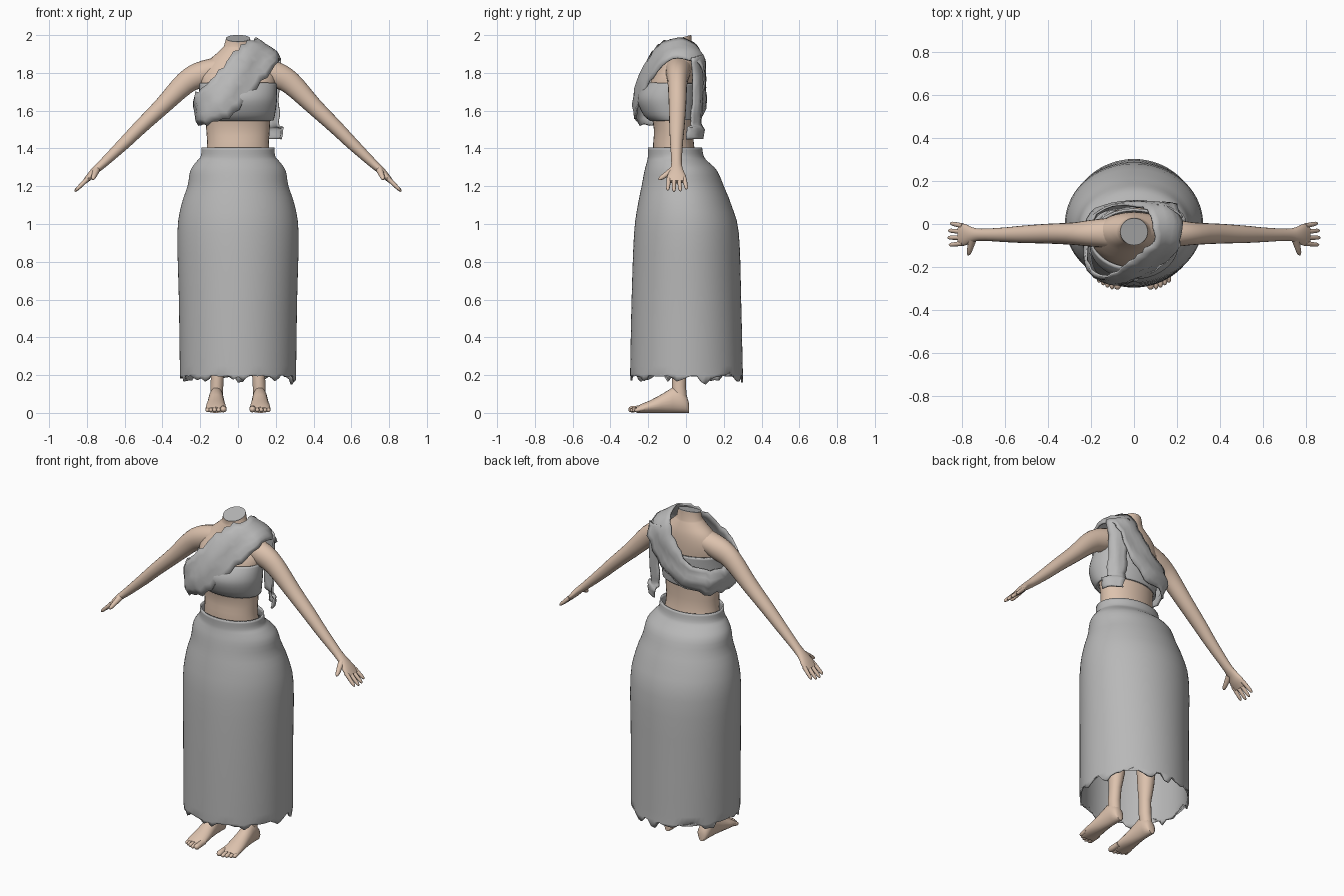
import bpy, bmesh, math, random
from mathutils import Vector as V

random.seed(4)


def material(name, col):
    m = bpy.data.materials.new(name)
    m.diffuse_color = (*col, 1)
    return m


SKIN = material("skin", (0.72, 0.54, 0.42))
CLOTH = material("grey cloth", (0.48, 0.48, 0.48))


def finish(bm, name, mat, angle=50):
    bmesh.ops.recalc_face_normals(bm, faces=bm.faces)
    me = bpy.data.meshes.new(name)
    bm.to_mesh(me)
    bm.free()
    ob = bpy.data.objects.new(name, me)
    bpy.context.collection.objects.link(ob)
    me.materials.append(mat)
    bpy.ops.object.select_all(action='DESELECT')
    ob.select_set(True)
    bpy.context.view_layer.objects.active = ob
    bpy.ops.object.shade_smooth_by_angle(angle=math.radians(angle))
    return ob


def spline(pts, t, closed=False):
    """Catmull-Rom point on a list of tuples, t in control-point units."""
    n = len(pts)
    i = min(int(t), n - 1 if closed else n - 2)
    f = t - i
    pick = lambda k: V(pts[k % n] if closed else pts[max(0, min(n - 1, k))])
    a, b, c, d = (pick(i + k) for k in (-1, 0, 1, 2))
    return 0.5 * (2 * b + (c - a) * f + (2 * a - 5 * b + 4 * c - d) * f * f
                  + (3 * b - a - 3 * c + d) * f ** 3)


def loft(name, rings, mat, seg=24, caps=True, hem=None):
    """Skin elliptical rings given as (centre, radius vector, radius vector)."""
    bm = bmesh.new()
    loops = []
    for k, (c, u, v) in enumerate(rings):
        loop = []
        for i in range(seg):
            a = math.tau * i / seg
            p = V(c) + V(u) * math.cos(a) + V(v) * math.sin(a)
            if hem and k == 0:
                p.z += hem[i]
            loop.append(bm.verts.new(p))
        loops.append(loop)
    for A, B in zip(loops, loops[1:]):
        for i in range(seg):
            j = (i + 1) % seg
            bm.faces.new((A[i], A[j], B[j], B[i]))
    if caps:
        bm.faces.new(loops[0])
        bm.faces.new(loops[-1])
    return finish(bm, name, mat)


def upright(rows, steps=3):
    """Rings from (z, x radius, front y, back y), smoothed along the height."""
    out = []
    for k in range((len(rows) - 1) * steps + 1):
        z, rx, f, b = spline(rows, k / steps)
        out.append(((0, (f + b) / 2, z), (rx, 0, 0), (0, (b - f) / 2, 0)))
    return out


def tube(name, a, b, r0, r1, mat=SKIN):
    """Finger or toe: short tapering tube with a rounded tip."""
    a, b = V(a), V(b)
    d = (b - a).normalized()
    u = d.orthogonal().normalized()
    w = d.cross(u)
    rings = []
    for t, s in ((0, 1), (0.5, 1), (0.8, 1), (0.93, 0.75), (1, 0.3)):
        r = (r0 + (r1 - r0) * t) * s
        rings.append((a.lerp(b, t), u * r, w * r))
    return loft(name, rings, mat, 10)


def solidify(ob, t):
    m = ob.modifiers.new("thickness", 'SOLIDIFY')
    m.thickness = t
    m.offset = 0


def ribbon(name, rows, closed, fold=0.01, ragged=0.012, wide=6, steps=4):
    """Crumpled cloth strip through rows of (edge point, other edge point)."""
    bm = bmesh.new()
    n = len(rows) * steps if closed else (len(rows) - 1) * steps + 1
    grid = []
    for k in range(n):
        a = spline([r[0] for r in rows], k / steps, closed)
        b = spline([r[1] for r in rows], k / steps, closed)
        out = V((a.x + b.x, a.y + b.y + 0.08, 0)).normalized()
        a += (a - b).normalized() * random.uniform(-ragged, ragged)
        b += (b - a).normalized() * random.uniform(-ragged, ragged)
        line = []
        for i in range(wide + 1):
            t = i / wide
            bulge = 0.02 * math.sin(math.pi * t) + fold * math.sin(9 * t + 0.45 * k) * 0.6
            line.append(bm.verts.new(a.lerp(b, t) + out * (bulge + random.uniform(-fold, fold) * 0.3)))
        grid.append(line)
    for k in range(n if closed else n - 1):
        A, B = grid[k], grid[(k + 1) % n]
        for i in range(wide):
            bm.faces.new((A[i], A[i + 1], B[i + 1], B[i]))
    ob = finish(bm, name, CLOTH, 40)
    solidify(ob, 0.01)
    return ob


# torso and neck, with a neck top that leans forward
rings = upright([(0.85, 0.19, -0.16, 0.13), (1.05, 0.23, -0.17, 0.15), (1.25, 0.19, -0.17, 0.08),
                 (1.40, 0.165, -0.175, 0.045), (1.50, 0.168, -0.17, 0.04), (1.60, 0.175, -0.19, 0.045),
                 (1.68, 0.185, -0.21, 0.05), (1.76, 0.20, -0.185, 0.055), (1.82, 0.185, -0.15, 0.055),
                 (1.87, 0.15, -0.12, 0.05), (1.91, 0.105, -0.105, 0.04), (1.94, 0.075, -0.095, 0.03)])
neck = ((0, -0.035, 1.98), (0.064, 0, 0), (0, 0.063, 0.018))
loft("torso", rings + [neck], SKIN, 32)
loft("neck_cap", [neck, ((0, -0.036, 1.983), neck[1], neck[2])], CLOTH, 32)

# bust band
band = loft("bust_band", upright([(1.55, 0.182, -0.185, 0.05), (1.58, 0.19, -0.22, 0.055),
                                  (1.65, 0.20, -0.25, 0.062), (1.70, 0.20, -0.24, 0.065),
                                  (1.745, 0.198, -0.205, 0.066)]), CLOTH, 40, caps=False)
solidify(band, 0.012)

# long skirt with a torn hem
seg = 72
hem = [0.02 * math.sin(i * math.tau * 9 / seg) + random.uniform(-0.016, 0.016) for i in range(seg)]
for i, drop in ((3, 0.03), (4, 0.045), (17, 0.03), (18, 0.035), (40, 0.03)):
    hem[i] = -drop
skirt = loft("skirt", upright([(0.195, 0.302, -0.29, 0.297), (0.25, 0.303, -0.29, 0.295),
                               (0.60, 0.308, -0.283, 0.287), (0.95, 0.316, -0.27, 0.275),
                               (1.10, 0.295, -0.25, 0.235), (1.20, 0.262, -0.23, 0.195),
                               (1.28, 0.248, -0.215, 0.16), (1.325, 0.218, -0.203, 0.115),
                               (1.355, 0.193, -0.197, 0.09), (1.405, 0.188, -0.197, 0.08)]),
             CLOTH, seg, caps=False, hem=hem)
solidify(skirt, 0.01)

# sash looped over one shoulder and under the other arm
ribbon("sash", [((-0.21, -0.19, 1.70), (-0.18, -0.22, 1.53)), ((-0.14, -0.24, 1.76), (-0.08, -0.27, 1.55)),
                ((-0.06, -0.21, 1.86), (0.03, -0.25, 1.64)), ((0.02, -0.15, 1.94), (0.12, -0.19, 1.75)),
                ((0.08, -0.08, 1.98), (0.21, -0.10, 1.86)), ((0.09, 0.0, 1.975), (0.225, 0.01, 1.87)),
                ((0.07, 0.07, 1.92), (0.19, 0.085, 1.82)), ((0.0, 0.085, 1.80), (0.10, 0.085, 1.66)),
                ((-0.10, 0.08, 1.71), (-0.02, 0.08, 1.57)), ((-0.19, 0.03, 1.68), (-0.16, 0.05, 1.54)),
                ((-0.215, -0.08, 1.68), (-0.205, -0.08, 1.53))], True)

# loose sash end hanging down the back
ribbon("sash_tail", [((0.11, 0.085, 1.90), (0.22, 0.03, 1.88)), ((0.12, 0.09, 1.76), (0.215, 0.035, 1.74)),
                     ((0.125, 0.085, 1.62), (0.215, 0.03, 1.60)), ((0.13, 0.08, 1.53), (0.215, 0.02, 1.52)),
                     ((0.14, 0.095, 1.50), (0.235, 0.01, 1.51)), ((0.15, 0.09, 1.45), (0.23, 0.0, 1.45))],
       False, fold=0.005, ragged=0.006)

for s, side in ((-1, "left"), (1, "right")):
    # arm and palm: x, y, z, thickness, depth
    path = [(0.10, -0.04, 1.825, 0.06, 0.07), (0.20, -0.043, 1.79, 0.068, 0.062),
            (0.28, -0.045, 1.745, 0.06, 0.052), (0.40, -0.045, 1.625, 0.046, 0.046),
            (0.52, -0.048, 1.51, 0.038, 0.040), (0.60, -0.05, 1.43, 0.033, 0.034),
            (0.71, -0.05, 1.325, 0.024, 0.028), (0.755, -0.05, 1.285, 0.02, 0.036),
            (0.785, -0.05, 1.252, 0.018, 0.050), (0.812, -0.05, 1.223, 0.012, 0.050)]
    rings = []
    for k in range(28):
        t = k / 3
        x, y, z, r, ry = spline(path, t)
        d = V(spline(path, min(9, t + 0.2))[:3]) - V(spline(path, max(0, t - 0.2))[:3])
        n = V((-d.z, 0, d.x)).normalized() * r
        rings.append(((s * x, y, z), (s * n.x, 0, n.z), (0, ry, 0)))
    loft(side + "_arm", rings, SKIN, 20)
    for i, tip in enumerate((0.0, 0.006, 0.004, -0.006)):
        y = -0.09 + 0.027 * i
        tube(f"{side}_finger_{i}", (s * 0.795, y, 1.24),
             (s * (0.859 + tip), y * 1.25 + 0.015, 1.178 - tip), 0.0125, 0.009)
    tube(side + "_thumb", (s * 0.75, -0.07, 1.285), (s * 0.77, -0.145, 1.235), 0.019, 0.01)

    # leg: z, y, radius
    loft(side + "_leg", [((s * x, y, z), (r, 0, 0), (0, r * 1.1, 0)) for z, x, y, r in
                         ((0.07, 0.115, -0.03, 0.033), (0.14, 0.112, -0.038, 0.034), (0.22, 0.108, -0.035, 0.034),
                          (0.32, 0.106, -0.025, 0.045), (0.42, 0.105, -0.02, 0.052), (0.54, 0.105, -0.03, 0.05),
                          (0.70, 0.105, -0.035, 0.068), (0.90, 0.105, -0.03, 0.085))], SKIN, 20)
    # foot: y, half width, top height
    loft(side + "_foot", [((s * (0.115 + max(0, -y) * 0.01), y, h / 2), (w, 0, 0), (0, 0, h / 2)) for y, w, h in
                          ((0.016, 0.018, 0.05), (0.006, 0.032, 0.085), (-0.03, 0.038, 0.13),
                           (-0.07, 0.040, 0.135), (-0.13, 0.046, 0.098), (-0.19, 0.053, 0.066),
                           (-0.24, 0.054, 0.046), (-0.262, 0.048, 0.03))], SKIN, 20)
    for i, (x, end, r) in enumerate(((0.077, -0.305, 0.017), (0.102, -0.303, 0.012), (0.123, -0.295, 0.012),
                                     (0.143, -0.284, 0.011), (0.161, -0.272, 0.011))):
        tube(f"{side}_toe_{i}", (s * x, -0.22, 0.024), (s * x, end, r + 0.001), r, r)
